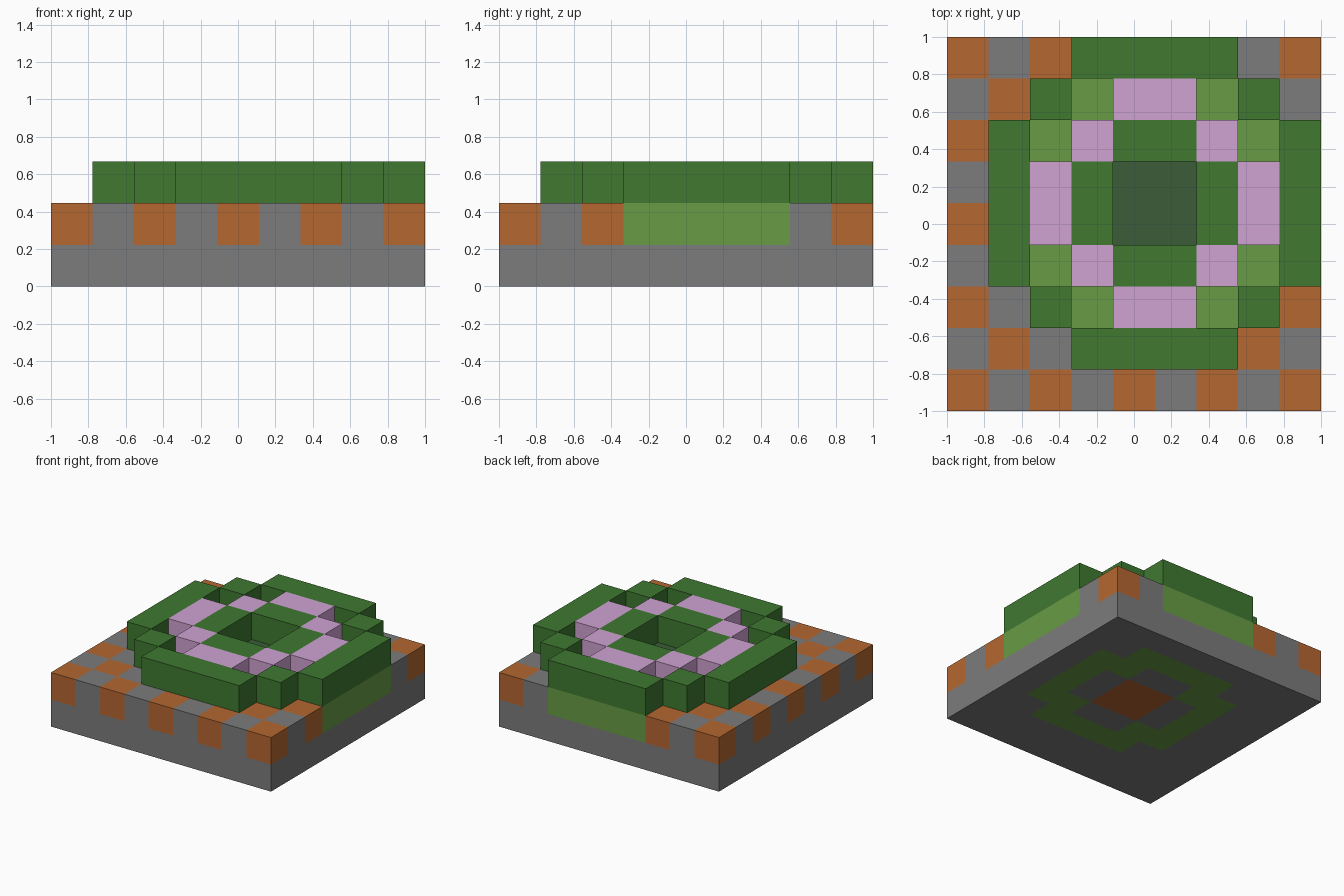
import bpy
import bmesh
from mathutils import Vector

cube = bpy.data.objects.get("Cube")
if cube:
    bpy.data.objects.remove(cube, do_unlink=True)

N = 9
CELL = 2 / N


def material(name, *rgb):
    mat = bpy.data.materials.new(name)
    mat.use_nodes = True
    mat.diffuse_color = (*rgb, 1)
    node = next(n for n in mat.node_tree.nodes if n.type == "BSDF_PRINCIPLED")
    node.inputs["Base Color"].default_value = (*rgb, 1)
    return mat


MATERIALS = {
    "G": material("stone grey", 0.2, 0.2, 0.2),
    "O": material("earth orange", 0.46, 0.135, 0.03),
    "D": material("leaf green", 0.05, 0.19, 0.03),
    "L": material("light green", 0.14, 0.335, 0.06),
    "P": material("petal pink", 0.63, 0.36, 0.645),
    "X": material("heart dark green", 0.044, 0.108, 0.04),
}

# Plan of the plant, back row first: D leaf, L gap, P petal, X heart, . ground
PLAN = [
    "...DDDD..",
    "..DLPPLD.",
    ".DLPDDPLD",
    ".DPDXXDPD",
    ".DPDXXDPD",
    ".DLPDDPLD",
    "..DLPPLD.",
    "...DDDD..",
    ".........",
][::-1]


def plan(i, j):
    return PLAN[j][i]


def in_heart_rosette(i, j):
    # Inner leaves lie within two cells of the heart
    return abs(i - 4.5) + abs(j - 4.5) < 3 and plan(i, j) == "D"


# Colour rule of each level; None leaves the cell empty
def slab_rule(i, j):
    return {"L": "L", "P": "L", "X": "O"}.get(plan(i, j), "G")


def ground_rule(i, j):
    if plan(i, j) == ".":
        return "G" if (i + j) % 2 else "O"
    return "X" if plan(i, j) == "X" else "L"


def top_rule(i, j):
    return plan(i, j) if plan(i, j) in "DP" else None


LEVELS = [slab_rule, ground_rule, top_rule]


def colour_at(i, j, k):
    if 0 <= i < N and 0 <= j < N and 0 <= k < len(LEVELS):
        return LEVELS[k](i, j)
    return None


def build_part(name, k, belongs=lambda i, j: True):
    """Build the exposed faces of the cells of one level that belong to a part."""
    bm = bmesh.new()
    keys = []
    for i in range(N):
        for j in range(N):
            key = colour_at(i, j, k)
            if key is None or not belongs(i, j):
                continue
            if key not in keys:
                keys.append(key)
            centre = Vector((i + 0.5 - N / 2, j + 0.5 - N / 2, k + 0.5))
            for axis in range(3):
                for sign in (-1, 1):
                    step = [0, 0, 0]
                    step[axis] = sign
                    if colour_at(i + step[0], j + step[1], k + step[2]):
                        continue
                    normal = Vector(step) / 2
                    u = Vector((normal.y, normal.z, normal.x))
                    v = normal.cross(u) * 2
                    corners = (-u - v, u - v, u + v, v - u)
                    face = bm.faces.new(
                        [bm.verts.new((centre + normal + c) * CELL) for c in corners])
                    face.material_index = keys.index(key)
    # Join the cells and merge flat areas of one colour
    bmesh.ops.remove_doubles(bm, verts=bm.verts, dist=0.001)
    bmesh.ops.dissolve_limit(bm, angle_limit=0.01, verts=bm.verts,
                             edges=bm.edges, delimit={"MATERIAL"})
    mesh = bpy.data.meshes.new(name)
    for key in keys:
        mesh.materials.append(MATERIALS[key])
    bm.to_mesh(mesh)
    bm.free()
    obj = bpy.data.objects.new(name, mesh)
    bpy.context.collection.objects.link(obj)
    return obj


# Stone base and chequered ground
build_part("base_slab", 0)
build_part("ground", 1)

# Raised plant
build_part("outer_leaves", 2,
           lambda i, j: plan(i, j) == "D" and not in_heart_rosette(i, j))
build_part("petals", 2, lambda i, j: plan(i, j) == "P")
build_part("inner_leaves", 2, in_heart_rosette)
